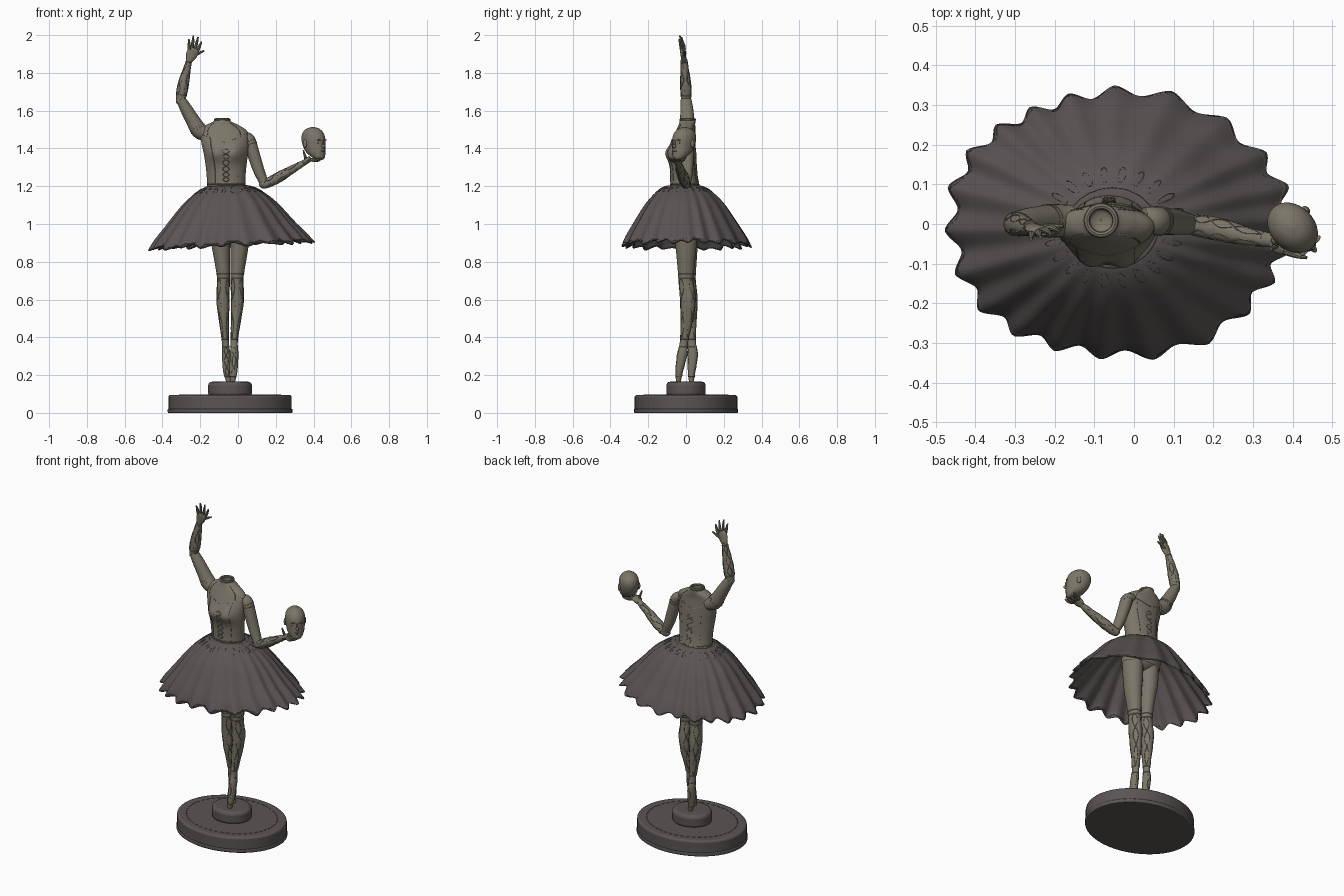
import bpy, bmesh, math
from math import sin, cos, pi, tau, exp
from mathutils import Vector, Matrix

if "Cube" in bpy.data.objects:
    bpy.data.objects.remove(bpy.data.objects["Cube"])

def material(name, rgb):
    m = bpy.data.materials.new(name)
    m.use_nodes = True
    m.diffuse_color = (*rgb, 1)
    m.node_tree.nodes["Principled BSDF"].inputs["Base Color"].default_value = (*rgb, 1)
    return m

skin_mat = material("warm grey", (.2, .18, .138))
cloth_mat = material("dark mauve grey", (.105, .088, .088))

def finish(ob, name, mat):
    ob.name = name
    ob.data.materials.append(mat)
    bpy.ops.object.select_all(action='DESELECT')
    ob.select_set(True)
    bpy.context.view_layer.objects.active = ob
    bpy.ops.object.shade_smooth_by_angle(angle=math.radians(40))
    return ob

def surface(name, f, nu, nv, mat, cap=True):
    """Mesh from f(u, angle), closed around the angle."""
    bm = bmesh.new()
    rows = [[bm.verts.new(f(i / nu, tau * j / nv)) for j in range(nv)] for i in range(nu + 1)]
    for a, b in zip(rows, rows[1:]):
        for j in range(nv):
            k = (j + 1) % nv
            bm.faces.new((a[j], a[k], b[k], b[j]))
    if cap:
        bm.faces.new(rows[0])
        bm.faces.new(rows[-1])
    bmesh.ops.recalc_face_normals(bm, faces=bm.faces)
    me = bpy.data.meshes.new(name)
    bm.to_mesh(me)
    bm.free()
    ob = bpy.data.objects.new(name, me)
    bpy.context.collection.objects.link(ob)
    return finish(ob, name, mat)

def sample(stations, u):
    """Smooth interpolation through equally spaced stations."""
    n = len(stations) - 1
    x = min(max(u, 0), 1) * n
    i = min(int(x), n - 1)
    t = x - i
    p = [Vector(stations[min(max(i + k, 0), n)]) for k in (-1, 0, 1, 2)]
    return p[1] + .5 * t * (p[2] - p[0] + t * (2 * p[0] - 5 * p[1] + 4 * p[2] - p[3]
                            + t * (3 * (p[1] - p[2]) + p[3] - p[0])))

def limb(stations, flat=False):
    """Surface through elliptical sections (x, y, z, radius a, radius b)."""
    def f(u, v):
        s = sample(stations, u)
        a, b = Vector((1, 0, 0)), Vector((0, 1, 0))
        if not flat:
            t = Vector((sample(stations, u + .01) - sample(stations, u - .01))[:3]).normalized()
            a = b.cross(t).normalized()
            b = t.cross(a)
        return Vector(s[:3]) + a * s[3] * cos(v) + b * s[4] * sin(v)
    return f

def lines(name, paths, mat=skin_mat, r=.0018):
    """Thin raised seams following the given paths."""
    cu = bpy.data.curves.new(name, 'CURVE')
    cu.dimensions = '3D'
    cu.bevel_depth = r
    cu.bevel_resolution = 0
    for path in paths:
        sp = cu.splines.new('POLY')
        sp.points.add(len(path) - 1)
        for q, p in zip(sp.points, path):
            q.co = (*p, 1)
    ob = bpy.data.objects.new(name, cu)
    bpy.context.collection.objects.link(ob)
    bpy.ops.object.select_all(action='DESELECT')
    ob.select_set(True)
    bpy.context.view_layer.objects.active = ob
    bpy.ops.object.convert(target='MESH')
    finish(bpy.context.object, name, mat)

def ring(f, u, n=32):
    return [f(u, tau * j / n) for j in range(n + 1)]

def strand(f, u0, u1, v, amp=0, waves=3, n=24):
    return [f(u0 + (u1 - u0) * i / n, v + amp * sin(pi * waves * i / n)) for i in range(n + 1)]

def filigree(f, u0, u1, sides=4, amp=.45):
    mids = [tau * (k + .5) / sides for k in range(sides)]
    return [ring(f, u0), ring(f, u1)] + [strand(f, u0, u1, v, s * amp) for v in mids for s in (-1, 1)]

def ball(name, loc, scale, turn=0):
    bpy.ops.mesh.primitive_uv_sphere_add(segments=24, ring_count=14, radius=1, location=loc)
    ob = bpy.context.object
    ob.scale = scale
    ob.rotation_euler.z = turn
    finish(ob, name, skin_mat)

def drum(name, z0, z1, rx, ry, bevel):
    bpy.ops.mesh.primitive_cylinder_add(vertices=48, radius=1, depth=1, location=(-.042, 0, (z0 + z1) / 2))
    ob = bpy.context.object
    ob.scale = (rx, ry, z1 - z0)
    bpy.ops.object.transform_apply(location=False, rotation=False)
    m = ob.modifiers.new("Bevel", 'BEVEL')
    m.width, m.segments = bevel, 3
    finish(ob, name, cloth_mat)

# Stand
drum("stand_lip", 0, .022, .33, .275, .005)
drum("stand", .012, .095, .326, .272, .012)
drum("pedestal", .085, .165, .116, .104, .02)
dash = [[Vector((-.042 + .27 * cos(a + d), .225 * sin(a + d), .095)) for d in (0, .04, .08)]
        for a in (tau * k / 48 for k in range(48))]
lines("stand_trim", dash, cloth_mat)

# Legs, each on pointe with one foot ahead of the other
heights = (1.08, .95, .87, .75, .7, .6, .5, .38, .31, .22, .163)
wide = (.058, .054, .047, .037, .034, .035, .028, .019, .022, .021, .012)
deep = (.066, .06, .054, .043, .04, .042, .035, .022, .027, .02, .012)
paths = {
    "left": ((.01, .008, .007, -.003, -.005, -.003, -.01, -.02, -.02, -.024, -.028),
             (0, 0, 0, 0, 0, .01, .005, -.01, -.02, -.036, -.04)),
    "right": ((-.1, -.098, -.09, -.079, -.077, -.08, -.075, -.067, -.063, -.058, -.05),
              (.005, .006, .007, .01, .012, .02, .022, .03, .036, .03, .028))}
for side, (xs, ys) in paths.items():
    f = limb(list(zip(xs, ys, heights, wide, deep)), flat=True)
    surface(side + "_leg", f, 50, 24, skin_mat)
    lines(side + "_leg_lace", [ring(f, .32)] + filigree(f, .38, .69))
    lines(side + "_shoe_lace", filigree(f, .74, .94, 2, .5))

# Torso with a shaped bust
trunk = limb([(-.045, 0, 1.04, .125, .085), (-.055, 0, 1.12, .118, .09), (-.062, -.006, 1.2, .103, .078),
              (-.063, -.012, 1.27, .104, .071), (-.064, -.017, 1.36, .115, .071),
              (-.069, -.014, 1.43, .125, .064), (-.076, -.004, 1.49, .125, .05),
              (-.083, .004, 1.522, .088, .044), (-.083, .008, 1.543, .047, .042),
              (-.083, .009, 1.556, .043, .041)], flat=True)

def torso(u, v):
    p = trunk(u, v)
    for cx in (-.118, -.018):
        p.y -= .029 * max(0, -sin(v)) ** .5 * exp(-((p.x - cx) ** 2 + (p.z - 1.375) ** 2) / .0018)
    return p

surface("torso", torso, 54, 48, skin_mat, cap=False)
ball("hips", (-.045, 0, 1.07), (.118, .08, .06))
seams = [ring(torso, .24)]
for mid in (-pi / 2, pi / 2):
    # Pointed yoke, panel seams and central lacing
    seams.append([torso(.56 + .07 * abs(d), mid + d) for d in (k * .1 - 1.4 for k in range(29))])
    seams += [strand(torso, .24, .6, mid + s * .62, .04, 2) for s in (-1, 1)]
    seams += [strand(torso, .26, .5, mid, s * .16, 6, 42) for s in (-1, 1)]
    seams += [strand(torso, .62, .84, mid + s * .75) for s in (-1, 1)]
lines("bodice_seams", seams)

# Hollow neck
bpy.ops.mesh.primitive_torus_add(location=(-.083, .009, 1.552), major_radius=.036, minor_radius=.008,
                                 major_segments=32, minor_segments=8)
finish(bpy.context.object, "neck_collar", skin_mat)
well = [(-.083, .009, 1.553, .03, .03), (-.083, .009, 1.51, .028, .028), (-.083, .009, 1.5, .001, .001)]
surface("neck_hollow", limb(well, flat=True), 8, 24, skin_mat, cap=False)

# Pleated skirt, closed in at the waist
profile = [(.08, 0, 1.2), (.118, 0, 1.196), (.178, 0, 1.163), (.25, 0, 1.1), (.335, 0, .998), (.39, 0, .935),
           (.423, 0, .89)]

def skirt(u, v):
    r, _, z = sample(profile, u)
    w = 22 * v + 1.3 * sin(3 * v) + .8 * sin(2 * v + 1)
    fold = .7 * sin(w) + .5 * (1 - 2 * abs(sin(w / 2 - pi / 4)))
    r *= 1 + u * (.034 * fold + .015 * sin(5 * v + 1))
    z += u * (.02 * cos(v) + .005 * sin(11 * v)) - .007 * u ** 4 * fold
    return Vector((-.058 + .018 * u + r * cos(v), r * sin(v) * (.89 - .11 * u) - .012 * (1 - u), z))

cloth = surface("skirt", skirt, 24, 264, cloth_mat, cap=False)
thick = cloth.modifiers.new("Thickness", 'SOLIDIFY')
thick.thickness, thick.offset = .006, 0
hem = [[skirt(w + d * sin(44 * v), v) for v in (tau * j / 352 for j in range(353))]
       for w, d in ((.995, 0), (.955, .02))]
lines("skirt_hem_lace", hem, cloth_mat, .0045)
lift = Vector((0, 0, .003))
petals = [[skirt(.28 + .06 * cos(a), tau * k / 22 + .06 * sin(a)) + lift for a in (tau * j / 14 for j in range(15))]
          for k in range(22)]
lines("skirt_petals", petals, cloth_mat, .0025)
lines("waist_trim", [ring(skirt, .16, 48)], cloth_mat, .004)

# Arms
arms = {
    "left": ([(.025, .008, 1.465, .022, .034), (.056, .008, 1.448, .033, .036), (.079, .007, 1.38, .033, .035),
              (.108, .005, 1.29, .03, .032), (.137, 0, 1.22, .024, .027)],
             [(.135, 0, 1.205, .02, .022), (.168, -.005, 1.222, .026, .028), (.22, -.015, 1.25, .028, .029),
              (.28, -.03, 1.285, .022, .024), (.35, -.042, 1.325, .015, .017)]),
    "right": ([(-.16, .008, 1.47, .035, .04), (-.205, .008, 1.495, .043, .042), (-.24, .007, 1.55, .037, .038),
               (-.275, .004, 1.61, .032, .034), (-.303, 0, 1.66, .025, .028)],
              [(-.306, 0, 1.645, .022, .025), (-.297, 0, 1.7, .03, .03), (-.285, -.003, 1.76, .028, .028),
               (-.268, -.008, 1.83, .019, .021), (-.258, -.01, 1.87, .015, .018)])}
for side, (upper, lower) in arms.items():
    f, g = limb(upper), limb(lower)
    surface(side + "_upper_arm", f, 24, 24, skin_mat)
    surface(side + "_forearm", g, 24, 24, skin_mat)
    ball(side + "_elbow", [(a + b) / 2 for a, b in zip(upper[-1][:3], lower[0][:3])], (.025, .026, .025))
    lines(side + "_arm_lace", [ring(f, .3), ring(f, .36)] + filigree(g, .18, .9))

# Hands: a flattened palm and five tapering digits
def hand(side, wrist, palm, width, tips, across, bend):
    wrist, palm, across, bend = map(Vector, (wrist, palm, across, bend))
    flat = [(*wrist, .015, .015), (*wrist.lerp(palm, .5), *width), (*palm, *width),
            (*wrist.lerp(palm, 1.2), width[0] * .7, width[1] * .7)]
    surface(side + "_palm", limb(flat), 12, 16, skin_mat)
    for k, tip in enumerate(tips):
        tip = Vector(tip)
        root = palm + across * (k - 1.5) if k < 4 else wrist.lerp(palm, .4)
        mid = root.lerp(tip, .5) + bend
        surface(f"{side}_digit_{k + 1}", limb([(*root, .009, .009), (*mid, .008, .008), (*tip, .004, .004)]),
                8, 8, skin_mat)

hand("right", (-.26, -.01, 1.86), (-.236, -.018, 1.92), (.029, .014),
     [(-.26, -.038, 1.978), (-.236, -.033, 1.998), (-.211, -.024, 1.99), (-.193, -.016, 1.965),
      (-.178, -.006, 1.918)], (.014, .005, -.003), (0, .003, 0))
hand("left", (.345, -.041, 1.322), (.378, -.047, 1.343), (.015, .03),
     [(.435, -.085, 1.35), (.45, -.06, 1.35), (.45, -.03, 1.35), (.44, 0, 1.355),
      (.346, -.062, 1.39)], (.001, .014, 0), (.005, -.002, -.01))

# Separate head resting on the left hand, turned to its left
turn = Matrix.Translation((.4, -.01, 0)) @ Matrix.Rotation(pi / 4, 4, 'Z')
skull = limb([(0, -.05, 1.34, .012, .012), (0, -.04, 1.35, .03, .03), (0, -.02, 1.375, .046, .052),
              (0, -.006, 1.41, .053, .065), (0, .001, 1.45, .056, .07), (0, .004, 1.482, .05, .061),
              (0, .005, 1.504, .031, .038), (0, .005, 1.513, .006, .008)], flat=True)
surface("head", lambda u, v: turn @ skull(u, v), 36, 32, skin_mat)
face = {"nose": ((0, -.072, 1.412), (.008, .013, .011)), "nose_bridge": ((0, -.069, 1.428), (.005, .008, .018)),
        "upper_lip": ((0, -.068, 1.387), (.014, .007, .004)), "lower_lip": ((0, -.066, 1.38), (.012, .007, .004))}
for name, s in (("left", 1), ("right", -1)):
    face[name + "_eye"] = (s * .021, -.059, 1.43), (.01, .005, .005)
    face[name + "_brow"] = (s * .021, -.063, 1.445), (.014, .007, .004)
    face[name + "_ear"] = (s * .056, .008, 1.425), (.008, .012, .022)
for name, (loc, size) in face.items():
    ball(name, turn @ Vector(loc), size, pi / 4)
